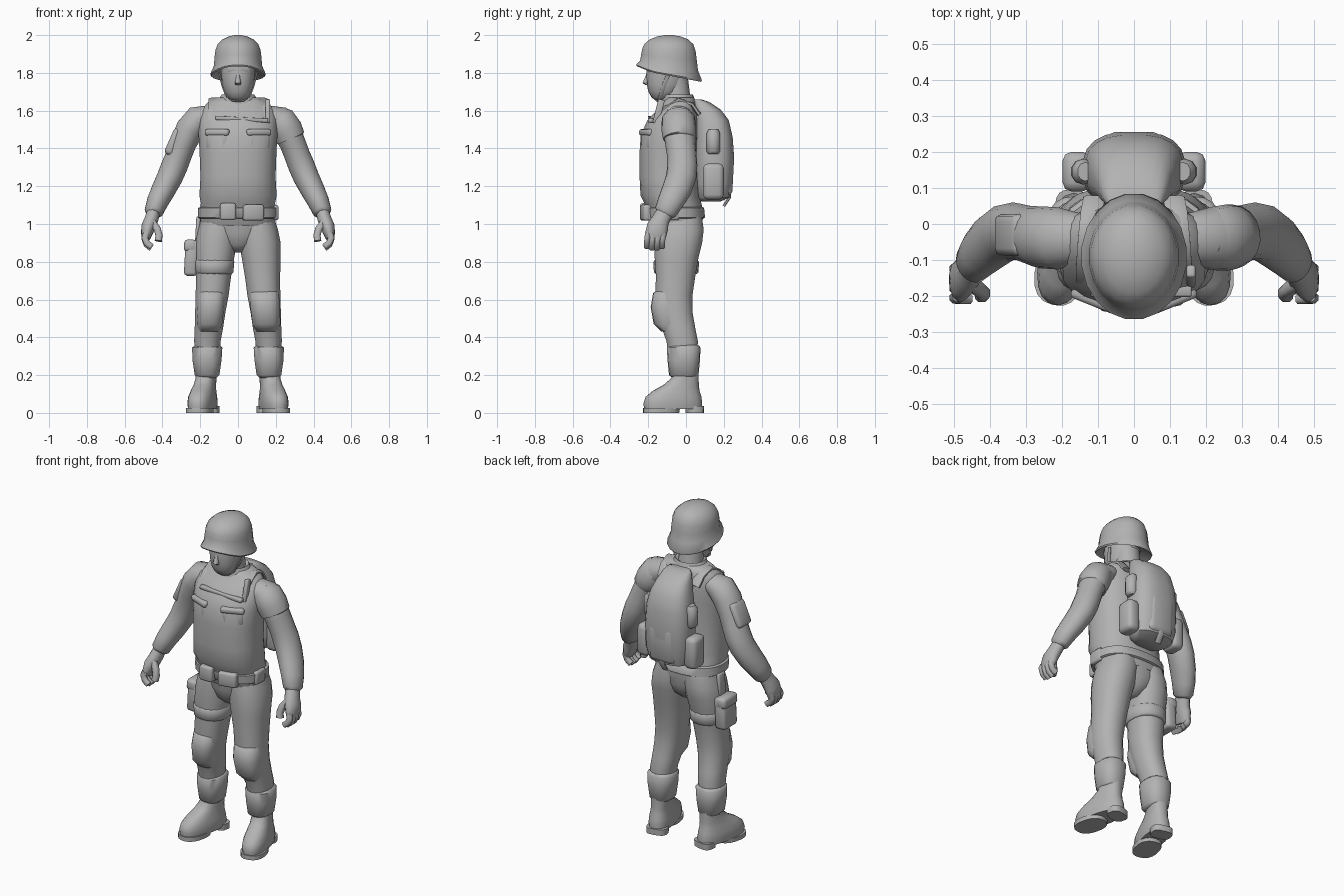
import bpy, bmesh, math
from mathutils import Vector, Matrix

grey = bpy.data.materials.new("plain_grey")
grey.diffuse_color = (0.45, 0.45, 0.45, 1)


def finish(name, bm, angle=50):
    bmesh.ops.recalc_face_normals(bm, faces=bm.faces)
    me = bpy.data.meshes.new(name)
    bm.to_mesh(me)
    bm.free()
    ob = bpy.data.objects.new(name, me)
    bpy.context.collection.objects.link(ob)
    me.materials.append(grey)
    bpy.ops.object.select_all(action='DESELECT')
    ob.select_set(True)
    bpy.context.view_layer.objects.active = ob
    bpy.ops.object.shade_smooth_by_angle(angle=math.radians(angle))
    return ob


def loft(name, rings, n=18, e=2.0, ref=None, warp=None, side=1):
    """Skin superellipse rings (x, y, z, rx, ry); with ref they follow the path."""
    bm = bmesh.new()
    pts = [Vector(r[:3]) for r in rings]
    loops = []
    for i, r in enumerate(rings):
        u, v = Vector((1, 0, 0)), Vector((0, 1, 0))
        if ref:
            t = (pts[min(i + 1, len(pts) - 1)] - pts[max(i - 1, 0)]).normalized()
            v = Vector(ref)
            v = (v - t * v.dot(t)).normalized()
            u = v.cross(t)
        loop = []
        for k in range(n):
            a = 2 * math.pi * (k + 0.5) / n
            c, s = math.cos(a), math.sin(a)
            p = pts[i] + u * r[3] * math.copysign(abs(c) ** (2 / e), c) \
                + v * r[4] * math.copysign(abs(s) ** (2 / e), s)
            if warp:
                p = warp(p)
            loop.append(bm.verts.new((p.x * side, p.y, p.z)))
        loops.append(loop)
    for a, b in zip(loops, loops[1:]):
        for k in range(n):
            bm.faces.new((a[k], a[(k + 1) % n], b[(k + 1) % n], b[k]))
    bm.faces.new(loops[0])
    bm.faces.new(loops[-1])
    return finish(name, bm)


def box(name, x, y, z, sx, sy, sz, rot=(0, 0, 0), bevel=0.012):
    """Box with rounded edges, centred at x, y, z with full sizes."""
    bm = bmesh.new()
    bmesh.ops.create_cube(bm, size=1)
    bmesh.ops.scale(bm, vec=(sx, sy, sz), verts=bm.verts)
    bmesh.ops.bevel(bm, geom=bm.edges[:], offset=bevel, segments=2, profile=0.5, affect='EDGES')
    m = Matrix.Translation((x, y, z))
    for ang, ax in zip(rot, 'XYZ'):
        m = m @ Matrix.Rotation(math.radians(ang), 4, ax)
    bm.transform(m)
    return finish(name, bm)


def tube(name, pts, rx, ry, ref=(0, 1, 0), n=8, side=1):
    return loft(name, [(*p, rx, ry) for p in pts], n=n, e=2.6, ref=ref, side=side)


# Helmet: brim sits higher at the front, the slope fades out towards the crown
def tilt(p):
    f = max(0, (1.96 - p.z) / 0.175)
    lift = -0.19 * (p.y + 0.09) + 0.02 * max(0, -(p.y + 0.18) / 0.09)
    return Vector((p.x, p.y, p.z + lift * f))


loft("helmet", [(0, -.09, z, rx, ry) for z, rx, ry in (
    (1.82, .10, .125), (1.785, .142, .172), (1.793, .147, .176), (1.835, .129, .155),
    (1.88, .126, .149), (1.92, .121, .143), (1.953, .108, .13), (1.978, .082, .102),
    (1.993, .05, .062), (2.0, .018, .022))], n=20, warp=tilt)

# Head and neck
loft("head", [(0, -.135, 1.655, .035, .028), (0, -.128, 1.67, .055, .054), (0, -.115, 1.70, .074, .084),
              (0, -.108, 1.74, .084, .1), (0, -.105, 1.79, .09, .106), (0, -.1, 1.86, .092, .105)], e=2.2)
loft("nose", [(0, -.205, 1.735, .015, .008), (0, -.21, 1.746, .018, .022), (0, -.205, 1.775, .011, .014),
              (0, -.2, 1.80, .01, .008)], n=8)
loft("mouth", [(0, -.182, 1.69, .022, .008), (0, -.188, 1.703, .03, .012), (0, -.192, 1.718, .022, .008)], n=8)
loft("brow", [(0, -.185, 1.793, .05, .008), (0, -.19, 1.81, .06, .018), (0, -.19, 1.83, .06, .015)], n=12)
loft("neck", [(0, -.04, 1.58, .08, .085), (0, -.05, 1.68, .07, .072), (0, -.06, 1.79, .072, .068)])
loft("collar", [(0, -.035, 1.60, .14, .10), (0, -.04, 1.65, .108, .09), (0, -.045, 1.685, .088, .082),
                (0, -.045, 1.675, .07, .07)])

# Torso with vest
loft("torso", [(0, -.045, .99, .195, .13), (0, -.055, 1.06, .206, .15), (0, -.07, 1.11, .198, .152),
               (0, -.085, 1.15, .206, .157), (0, -.09, 1.25, .2, .157), (0, -.092, 1.38, .205, .155),
               (0, -.088, 1.47, .21, .153), (0, -.07, 1.55, .21, .135), (0, -.05, 1.60, .2, .108),
               (0, -.035, 1.645, .16, .088), (0, -.035, 1.67, .11, .072)], n=24, e=2.35)
loft("pelvis", [(0, -.045, .85, .03, .06), (0, -.042, .89, .09, .105), (0, -.04, .95, .17, .122),
                (0, -.042, 1.02, .195, .13)], e=2.2)
loft("belt", [(0, -.055, 1.03, .205, .15), (0, -.055, 1.035, .213, .157), (0, -.06, 1.085, .213, .157),
              (0, -.06, 1.09, .2, .15)], n=24, e=2.4)
box("belt_buckle_pouch", -.053, -.215, 1.065, .085, .055, .09)
box("belt_front_pouch", .08, -.205, 1.06, .11, .06, .085, (0, 0, 12))
box("belt_side_pouch", .2, -.08, 1.06, .03, .09, .08)
for s in (-1, 1):
    box("chest_pocket", s * .108, -.2, 1.44, .125, .045, .095, (0, 0, s * 22), .018)
    box("chest_pocket_flap", s * .108, -.206, 1.485, .135, .045, .035, (0, 0, s * 22), .012)
    tube("pack_strap", [(.11, .07, 1.58), (.118, .03, 1.635), (.125, -.04, 1.658), (.13, -.11, 1.615),
                        (.13, -.155, 1.56), (.13, -.185, 1.48)], .012, .032, (1, 0, 0), side=s)
    tube("chin_strap", [(.1, -.09, 1.80), (.085, -.115, 1.74), (.064, -.133, 1.68), (.03, -.145, 1.654),
                        (0, -.147, 1.65)], .005, .011, side=s)
box("chest_strap", .02, -.187, 1.555, .28, .03, .022, (0, 3, 0), .006)
box("shoulder_radio", .158, -.145, 1.595, .024, .035, .13, (-14, 0, 0), .006)

# Backpack
loft("backpack", [(0, .13, 1.12, .09, .055), (0, .145, 1.14, .125, .085), (0, .15, 1.21, .14, .098),
                  (0, .15, 1.35, .143, .106), (0, .148, 1.46, .137, .1), (0, .135, 1.55, .118, .092),
                  (0, .11, 1.605, .1, .075), (0, .08, 1.645, .085, .045), (0, .06, 1.66, .07, .02)], n=20, e=2.6)
box("backpack_rear_pocket", 0, .215, 1.26, .17, .07, .23, (-3, 0, 0), .03)
box("backpack_top_flap", 0, .205, 1.48, .17, .06, .14, (12, 0, 0), .025)
tube("backpack_hanging_strap", [(0, .235, 1.2), (0, .23, 1.14), (0, .2, 1.095)], .02, .008)
for s in (-1, 1):
    box("backpack_side_pouch", s * .158, .145, 1.225, .08, .11, .19, (0, 0, 0), .025)
    loft("backpack_side_roll", [(s * .14, .145, 1.37, .022, .026), (s * .142, .145, 1.385, .034, .036),
                                (s * .14, .145, 1.48, .034, .036), (s * .135, .145, 1.5, .022, .026)], n=10)

# Limbs, mirrored
Y = (0, 1, 0)
for s in (-1, 1):
    loft("arm", [(.15, -.04, 1.575, .055, .07), (.21, -.04, 1.555, .076, .086), (.255, -.037, 1.50, .077, .086),
                 (.288, -.03, 1.43, .07, .08), (.315, -.022, 1.36, .069, .078), (.335, -.02, 1.31, .071, .08),
                 (.36, -.025, 1.25, .069, .08), (.395, -.05, 1.18, .064, .078), (.425, -.08, 1.12, .058, .07),
                 (.446, -.108, 1.065, .05, .06), (.45, -.115, 1.05, .036, .045)], ref=Y, side=s)
    loft("hand", [(.445, -.108, 1.07, .036, .045), (.46, -.135, 1.02, .038, .048), (.475, -.15, .985, .038, .058),
                  (.484, -.16, .945, .03, .058), (.487, -.165, .92, .02, .052)], n=12, ref=Y, side=s)
    for i in range(4):
        y = -.12 - .027 * i
        d = .008 * abs(i - 1.5)
        tube("finger", [(.486, y, .95), (.494, y - .004, .915 + d), (.483, y - .006, .887 + d),
                        (.458, y - .006, .868 + d)], .018, .016, side=s)
    tube("thumb", [(.455, -.165, 1.01), (.428, -.182, .975), (.418, -.192, .94), (.422, -.198, .91)],
         .02, .02, side=s)
    # Trousers and gaiters
    loft("leg", [(.09, -.035, 1.04, .1, .12), (.105, -.035, .97, .108, .13), (.115, -.04, .90, .112, .127),
                 (.123, -.05, .82, .104, .117), (.13, -.055, .72, .094, .105), (.137, -.065, .62, .088, .1),
                 (.147, -.06, .53, .081, .096), (.154, -.04, .45, .076, .09), (.162, -.02, .38, .071, .084),
                 (.163, -.015, .25, .06, .072)], n=20, e=2.2, side=s)
    loft("gaiter", [(.162, -.01, .36, .065, .075), (.163, -.012, .345, .081, .089), (.164, -.012, .28, .078, .086),
                    (.164, -.012, .2, .066, .078), (.163, -.01, .185, .05, .06)], e=2.4, side=s)

    # Knee pads: the right one is broader
    k = 0 if s > 0 else .008
    loft("knee_pad", [(.14, -.09, .655, .06 - k, .05), (.14, -.1, .635, .077 - k, .074), (.144, -.107, .56, .08 - k, .08),
                      (.15, -.096, .47, .075 - k, .075), (.152, -.08, .43, .055, .05)], e=2.4, side=s)

    # Boots turn outwards from the heel
    def turn(p):
        a = math.radians(13)
        x, y = p.x - .16, p.y - .02
        return Vector((.16 + x * math.cos(a) - y * math.sin(a), .02 + x * math.sin(a) + y * math.cos(a), p.z))
    loft("boot", [(.167, -.072, .02, .066, .155), (.167, -.074, .05, .07, .158), (.167, -.07, .085, .067, .15),
                  (.166, -.055, .117, .06, .125), (.165, -.028, .148, .055, .094), (.163, -.006, .185, .053, .072),
                  (.162, -.005, .24, .055, .07)], n=20, e=2.4, warp=turn, side=s)
    loft("boot_front_sole", [(.168, -.137, 0, .07, .096), (.168, -.135, .026, .071, .098)], e=2.4, warp=turn, side=s)
    loft("boot_heel", [(.165, .045, 0, .06, .045), (.165, .045, .036, .061, .046)], e=3, warp=turn, side=s)

# Sleeve armour: broad cap on one shoulder, a flatter cover and pocket on the other
loft("shoulder_cap", [(.2, -.04, 1.59, .05, .06), (.22, -.04, 1.56, .079, .088), (.256, -.038, 1.5, .086, .092),
                      (.276, -.034, 1.455, .082, .088), (.278, -.034, 1.45, .07, .08)], ref=Y)
box("sleeve_pocket", -.338, -.03, 1.435, .055, .115, .15, (0, 24, 0), .02)

# Holster with its thigh rig
box("holster", -.247, -.03, .82, .07, .13, .19, (0, 3, 0), .018)
box("holster_flap", -.252, -.03, .885, .068, .135, .065, (0, 3, 0), .018)
box("holster_hanger", -.213, -.035, .97, .022, .06, .14, (0, 3, 0), .008)
loft("thigh_strap", [(-.126, -.052, .735, .095, .108), (-.126, -.052, .745, .103, .118),
                     (-.125, -.052, .80, .107, .121), (-.125, -.052, .81, .1, .112)], e=2.2)
